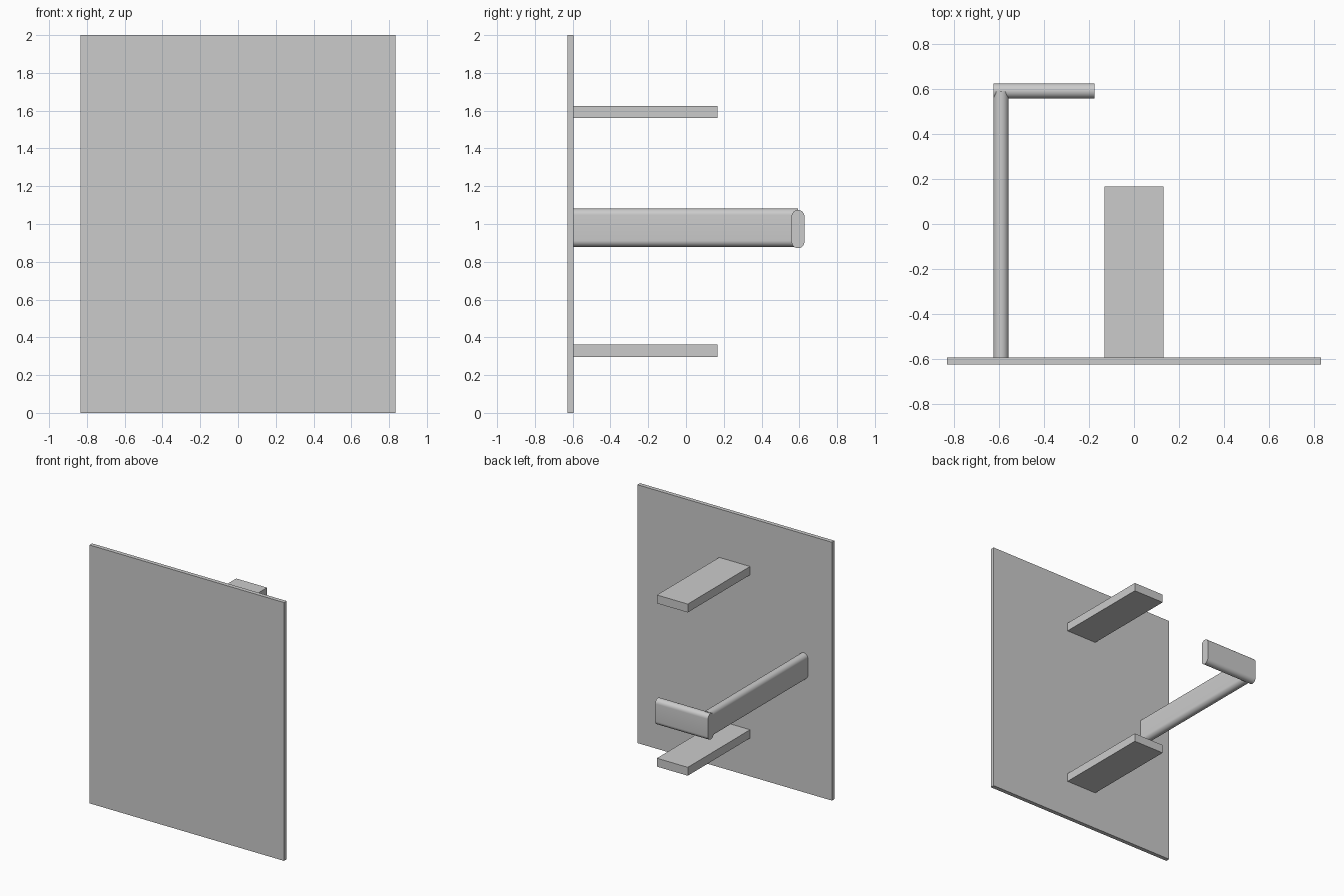
import bpy, bmesh, math

cube = bpy.data.objects.get("Cube")
if cube:
    bpy.data.objects.remove(cube, do_unlink=True)

grey = bpy.data.materials.new("plain grey")
grey.use_nodes = True
colour = (0.6, 0.6, 0.6, 1)
grey.diffuse_color = colour
grey.node_tree.nodes["Principled BSDF"].inputs["Base Color"].default_value = colour


def finish(name, bm):
    bmesh.ops.recalc_face_normals(bm, faces=bm.faces)
    mesh = bpy.data.meshes.new(name)
    bm.to_mesh(mesh)
    bm.free()
    mesh.materials.append(grey)
    obj = bpy.data.objects.new(name, mesh)
    bpy.context.collection.objects.link(obj)
    return obj


def box(name, low, high):
    bm = bmesh.new()
    bmesh.ops.create_cube(bm, size=1)
    for v in bm.verts:
        v.co = [a + (c + 0.5) * (b - a) for a, b, c in zip(low, high, v.co)]
    return finish(name, bm)


def rounded_bar(name, start, length, axis, width=0.068, height=0.202, steps=16):
    """Bar with a stadium cross-section, extruded along x or y from its start centre."""
    r = width / 2
    bm = bmesh.new()
    ring = []
    for side in (0, 1):
        for i in range(steps + 1):
            a = math.pi * (side + i / steps)
            u = r * math.cos(a)
            z = r * math.sin(a) + (1 - 2 * side) * (height / 2 - r)
            offset = (u, 0, z) if axis == "y" else (0, u, z)
            ring.append(bm.verts.new([s + o for s, o in zip(start, offset)]))
    face = bm.faces.new(ring)
    ext = bmesh.ops.extrude_face_region(bm, geom=[face], use_keep_orig=True)
    move = (0, length, 0) if axis == "y" else (length, 0, 0)
    bmesh.ops.translate(bm, vec=move,
                        verts=[g for g in ext["geom"] if isinstance(g, bmesh.types.BMVert)])
    obj = finish(name, bm)
    bpy.ops.object.select_all(action="DESELECT")
    obj.select_set(True)
    bpy.context.view_layer.objects.active = obj
    bpy.ops.object.shade_smooth_by_angle(angle=math.radians(35))
    return obj


# Flat front panel
box("front_panel", (-0.833, -0.627, 0), (0.833, -0.595, 2))

# Two flat bars behind the panel
for name, z in (("upper_bar", 1.56), ("lower_bar", 0.296)):
    box(name, (-0.132, -0.595, z), (0.132, 0.167, z + 0.065))

# Handle: arm and inward-turned grip
rounded_bar("handle_arm", (-0.593, -0.595, 0.98), 1.188, "y")
rounded_bar("handle_grip", (-0.627, 0.593, 0.973), 0.452, "x")
